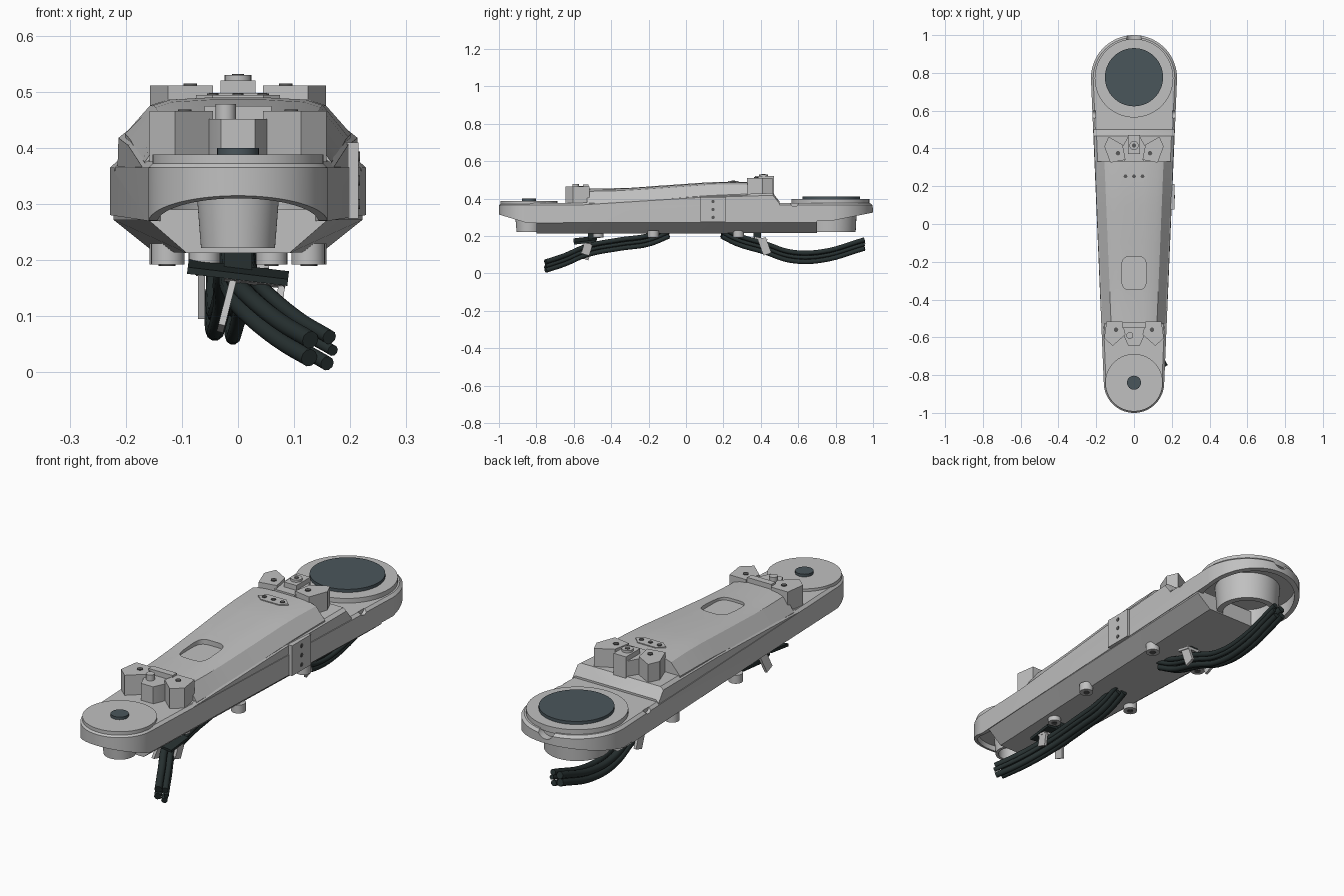
import bpy, bmesh, math
from mathutils import Vector

if "Cube" in bpy.data.objects:
    bpy.data.objects.remove(bpy.data.objects["Cube"])


def material(name, rgb):
    m = bpy.data.materials.new(name)
    m.diffuse_color = (*rgb, 1)
    m.use_nodes = True
    m.node_tree.nodes["Principled BSDF"].inputs["Base Color"].default_value = m.diffuse_color
    return m


GREY = material("light grey", (0.53, 0.53, 0.53))
SLATE = material("dark slate", (0.068, 0.092, 0.105))
BLACK = material("cable black", (0.02, 0.03, 0.03))
HOLE = material("hole grey", (0.10, 0.10, 0.10))


def finish(name, bm, mat, angle=30):
    bmesh.ops.recalc_face_normals(bm, faces=bm.faces)
    me = bpy.data.meshes.new(name)
    bm.to_mesh(me)
    bm.free()
    ob = bpy.data.objects.new(name, me)
    bpy.context.collection.objects.link(ob)
    me.materials.append(mat)
    smooth(ob, angle)
    return ob


def smooth(ob, angle=30):
    bpy.ops.object.select_all(action='DESELECT')
    ob.select_set(True)
    bpy.context.view_layer.objects.active = ob
    bpy.ops.object.shade_smooth_by_angle(angle=math.radians(angle))


def hull(name, pts, mat=GREY):
    bm = bmesh.new()
    vs = [bm.verts.new(p) for p in pts]
    res = bmesh.ops.convex_hull(bm, input=vs)
    junk = [v for v in res["geom_interior"] if isinstance(v, bmesh.types.BMVert)]
    bmesh.ops.delete(bm, geom=junk, context='VERTS')
    bmesh.ops.dissolve_limit(bm, angle_limit=0.01, verts=bm.verts, edges=bm.edges)
    return finish(name, bm, mat)


def prism(name, outline, z0, z1, mat=GREY):
    bm = bmesh.new()
    f = bm.faces.new([bm.verts.new((x, y, z0)) for x, y in outline])
    up = bmesh.ops.extrude_face_region(bm, geom=[f])["geom"]
    bmesh.ops.translate(bm, vec=(0, 0, z1 - z0),
                        verts=[v for v in up if isinstance(v, bmesh.types.BMVert)])
    return finish(name, bm, mat)


def loft(name, rings, mat=GREY):
    bm = bmesh.new()
    rows = [[bm.verts.new(p) for p in r] for r in rings]
    n = len(rows[0])
    for a, b in zip(rows, rows[1:]):
        for i in range(n):
            bm.faces.new((a[i], a[(i + 1) % n], b[(i + 1) % n], b[i]))
    bm.faces.new(rows[0])
    bm.faces.new(rows[-1])
    return finish(name, bm, mat, 20)


def cyl(name, a, b, r, mat=GREY, r2=None, seg=32):
    a, b = Vector(a), Vector(b)
    bm = bmesh.new()
    bmesh.ops.create_cone(bm, cap_ends=True, segments=seg, radius1=r,
                          radius2=r if r2 is None else r2, depth=(b - a).length)
    rot = Vector((0, 0, 1)).rotation_difference(b - a).to_matrix()
    bmesh.ops.rotate(bm, matrix=rot, verts=bm.verts)
    bmesh.ops.translate(bm, vec=(a + b) / 2, verts=bm.verts)
    return finish(name, bm, mat)


def box(name, c, s, mat=GREY, rot=(0, 0, 0)):
    bm = bmesh.new()
    bmesh.ops.create_cube(bm, size=1)
    bmesh.ops.scale(bm, vec=s, verts=bm.verts)
    ob = finish(name, bm, mat)
    ob.location, ob.rotation_euler = c, rot
    return ob


def cut(ob, *cutters):
    for c in cutters:
        m = ob.modifiers.new("cut", 'BOOLEAN')
        m.operation, m.object, m.solver = 'DIFFERENCE', c, 'EXACT'
        bpy.ops.object.select_all(action='DESELECT')
        ob.select_set(True)
        bpy.context.view_layer.objects.active = ob
        bpy.ops.object.modifier_apply(modifier=m.name)
        bpy.data.objects.remove(c)
    smooth(ob)


FY, FR, BY, BR = -0.84, 0.16, 0.772, 0.228   # end centres and radii


def width(y):
    return 0.194 + 0.041 * y


def outline(off=0.0, n=40):
    pts = []
    for k in range(n + 1):
        t = math.pi * k / n
        pts.append((math.cos(t) * (BR - off), BY + math.sin(t) * (BR - off)))
    for k in range(n + 1):
        t = math.pi * (1 + k / n)
        pts.append((math.cos(t) * (FR - off), FY + math.sin(t) * (FR - off)))
    return pts


def rim(y):   # lower edge of the housing, rising towards both ends
    return max(0.27, 0.27 + (-0.85 - y) * 0.3, 0.27 + (y - 0.72) * 0.2)


# Main housing with ring gaps underneath and small edge notches
body = hull("housing", [(x, y, rim(y)) for x, y in outline()]
            + [(x, y, 0.365) for x, y in outline()]
            + [(x, y, 0.376) for x, y in outline(0.012)])
cut(body,
    cyl("c", (0, FY, 0.2), (0, FY, 0.335), FR - 0.016, seg=64),
    cyl("c", (0, BY, 0.2), (0, BY, 0.345), BR - 0.022, seg=64),
    cyl("c", (0, 0.965, 0.385), (0, 1.1, 0.385), 0.04),
    cyl("c", (0.205, 0.58, 0.38), (0.4, 0.58, 0.38), 0.022),
    cyl("c", (-0.205, 0.58, 0.38), (-0.4, 0.58, 0.38), 0.022))

# Chamfered belly
hull("belly", [(s * x, y, z) for s in (-1, 1) for x, y, z in (
    (0.160, -0.8, 0.272), (0.222, 0.7, 0.272), (0.222, 0.7, 0.29), (0.160, -0.8, 0.29),
    (0.092, -0.8, 0.213), (0.152, 0.7, 0.216))])

# Bored bosses and top discs at both ends
for nm, y, r, r2 in (("front", FY, 0.066, 0.076), ("rear", BY, 0.135, 0.142)):
    boss = cyl(nm + "_boss", (0, y, 0.222), (0, y, 0.35), r, r2=r2, seg=64)
    cut(boss, cyl("c", (0, y, 0.1), (0, y, 0.30), r * 0.8, seg=48))
cyl("front_disc", (0, FY, 0.37), (0, FY, 0.388), 0.152, seg=64)
cyl("front_cap", (0, FY, 0.38), (0, FY, 0.40), 0.037, SLATE)
cyl("rear_disc", (0, BY, 0.37), (0, BY, 0.397), 0.208, seg=64)
cyl("rear_cap", (0, BY + 0.005, 0.39), (0, BY + 0.005, 0.411), 0.154, SLATE, seg=64)

# Raised shoulder below the cover
pts = []
for s in (-1, 1):
    for y, z in ((-0.66, 0.371), (0.05, 0.417), (0.465, 0.43), (0.5, 0.385)):
        pts += [(s * width(y), y, 0.36), (s * width(y), y, z - 0.012),
                (s * (width(y) - 0.015), y, z)]
hull("shoulder", pts)

# Long sculpted cover with a rounded recess
rings = []
for y, zb, zt in ((-0.53, 0.375, 0.453), (-0.4, 0.38, 0.455), (-0.3, 0.387, 0.459),
                  (-0.1, 0.40, 0.472), (0.1, 0.415, 0.486), (0.2, 0.42, 0.49), (0.33, 0.425, 0.49)):
    w = width(y) - 0.006
    half = [(w, zb - 0.03), (w, zb), (w - 0.045, zt - 0.014), (w - 0.075, zt - 0.004), (0.05, zt)]
    rings.append([(x, y, z) for x, z in half] + [(-x, y, z) for x, z in reversed(half)])
cover = loft("cover", rings)
recess = []
for k in range(32):
    c, s = math.cos(k * math.pi / 16), math.sin(k * math.pi / 16)
    recess.append((0.066 * math.copysign(abs(c) ** 0.5, c),
                   -0.26 + 0.088 * math.copysign(abs(s) ** 0.5, s)))
cut(cover, prism("c", recess, 0.445, 0.6))

# Small fixing plate on the cover
prism("fixing_plate", [(-0.075, 0.25), (-0.045, 0.225), (0.045, 0.225), (0.075, 0.25),
                       (0.045, 0.28), (-0.045, 0.28)], 0.48, 0.494)
for x in (-0.045, 0, 0.045):
    cyl("plate_screw", (x, 0.252, 0.49), (x, 0.252, 0.497), 0.01, HOLE, seg=12)

# Cable brackets: a pair of wings, a centre block and screws
rear_wing = [(0.157, 0.41), (0.135, 0.462), (0.06, 0.42), (0.045, 0.34), (0.125, 0.325)]
front_wing = [(0.158, -0.605), (0.112, -0.645), (0.045, -0.585), (0.062, -0.515), (0.145, -0.515)]
for s in (-1, 1):
    prism("rear_wing", [(s * x, y) for x, y in rear_wing], 0.42, 0.511)
    prism("front_wing", [(s * x, y) for x, y in front_wing], 0.36, 0.466)
    cyl("rear_screw", (s * 0.085, 0.375, 0.505), (s * 0.085, 0.375, 0.515), 0.012, HOLE, seg=12)
    cyl("front_screw", (s * 0.095, -0.56, 0.46), (s * 0.095, -0.56, 0.469), 0.012, HOLE, seg=12)
prism("rear_center", [(-0.05, 0.33), (0.05, 0.33), (0.06, 0.41), (0.03, 0.465), (-0.03, 0.465),
                      (-0.06, 0.41)], 0.42, 0.498)
box("rear_clip", (0, 0.42, 0.46), (0.062, 0.10, 0.12))
cyl("rear_clip_cap", (0, 0.415, 0.51), (0, 0.415, 0.53), 0.024, seg=20)
cyl("rear_clip_hole", (0, 0.415, 0.53), (0, 0.415, 0.532), 0.011, HOLE, seg=12)
prism("front_center", [(-0.062, -0.52), (0.062, -0.52), (0.05, -0.6), (0.03, -0.645),
                       (-0.03, -0.645), (-0.05, -0.6)], 0.36, 0.452)
cyl("front_center_cap", (-0.022, -0.59, 0.45), (-0.022, -0.59, 0.478), 0.018, seg=16)
box("front_ridge", (0, -0.535, 0.42), (0.12, 0.03, 0.11))

# Side service plate
box("side_plate", (0.203, 0.145, 0.342), (0.024, 0.135, 0.136))
for y, z in ((0.145, 0.385), (0.145, 0.342), (0.145, 0.30)):
    cyl("side_hole", (0.21, y, z), (0.217, y, z), 0.009, HOLE, seg=12)

# Feet under the belly
for s in (-1, 1):
    for y, x, r in ((-0.175, 0.125, 0.03), (0.28, 0.128, 0.03), (-0.47, 0.06, 0.028)):
        cyl("foot", (s * x, y, 0.23), (s * x, y, 0.192), r, seg=24)
        cyl("foot_hole", (s * x, y, 0.193), (s * x, y, 0.19), r * 0.45, HOLE, seg=16)

# Holding plates and cable clamps
box("front_holder", (0.0, -0.54, 0.178), (0.18, 0.12, 0.012), BLACK, (0.12, 0.12, 0))
box("front_holder_post", (0, -0.5, 0.2), (0.05, 0.05, 0.04), BLACK)
box("front_clamp_side", (-0.02, -0.53, 0.12), (0.012, 0.045, 0.09), GREY, (-0.3, 0.25, 0))
box("front_clamp_side", (0.075, -0.53, 0.13), (0.012, 0.045, 0.06), GREY, (-0.3, 0.1, 0))
box("front_clamp_top", (0.03, -0.53, 0.163), (0.11, 0.045, 0.01), GREY, (-0.1, 0.12, 0))
box("rear_holder", (-0.01, 0.40, 0.185), (0.13, 0.07, 0.012), GREY, (-0.2, 0, 0))
box("rear_holder_post", (-0.01, 0.38, 0.2), (0.04, 0.04, 0.04), BLACK)
for x in (-0.065, 0.045):
    box("rear_clamp_side", (x, 0.42, 0.145), (0.012, 0.045, 0.09), GREY, (0.35, 0, 0))


# Cable bundles
def cable(name, path, r):
    cu = bpy.data.curves.new(name, 'CURVE')
    cu.dimensions, cu.bevel_depth, cu.bevel_resolution = '3D', r, 3
    cu.use_fill_caps, cu.resolution_u = True, 6
    sp = cu.splines.new('BEZIER')
    sp.bezier_points.add(len(path) - 1)
    for p, co in zip(sp.bezier_points, path):
        p.co = co
        p.handle_left_type = p.handle_right_type = 'AUTO'
    ob = bpy.data.objects.new(name, cu)
    bpy.context.collection.objects.link(ob)
    cu.materials.append(BLACK)
    bpy.ops.object.select_all(action='DESELECT')
    ob.select_set(True)
    bpy.context.view_layer.objects.active = ob
    bpy.ops.object.convert(target='MESH')
    smooth(bpy.context.view_layer.objects.active, 40)


front_path = [(0, -0.09, 0.225), (0, -0.2, 0.182), (0.005, -0.35, 0.16),
              (0.03, -0.53, 0.125), (0.09, -0.65, 0.075), (0.145, -0.75, 0.042)]
rear_path = [(0, 0.19, 0.225), (-0.01, 0.27, 0.185), (-0.01, 0.42, 0.14),
             (-0.02, 0.56, 0.095), (-0.025, 0.72, 0.095), (-0.025, 0.955, 0.16)]
for dx, dz, r in ((-0.016, 0.016, 0.016), (0.018, 0.021, 0.013), (-0.018, -0.016, 0.016),
                  (0.014, -0.026, 0.013), (0.024, -0.003, 0.010)):
    cable("front_cable", [(x + dx, y, z + dz) for x, y, z in front_path], r)
    cable("rear_cable", [(x + dx, y, z + dz) for x, y, z in rear_path], r)
